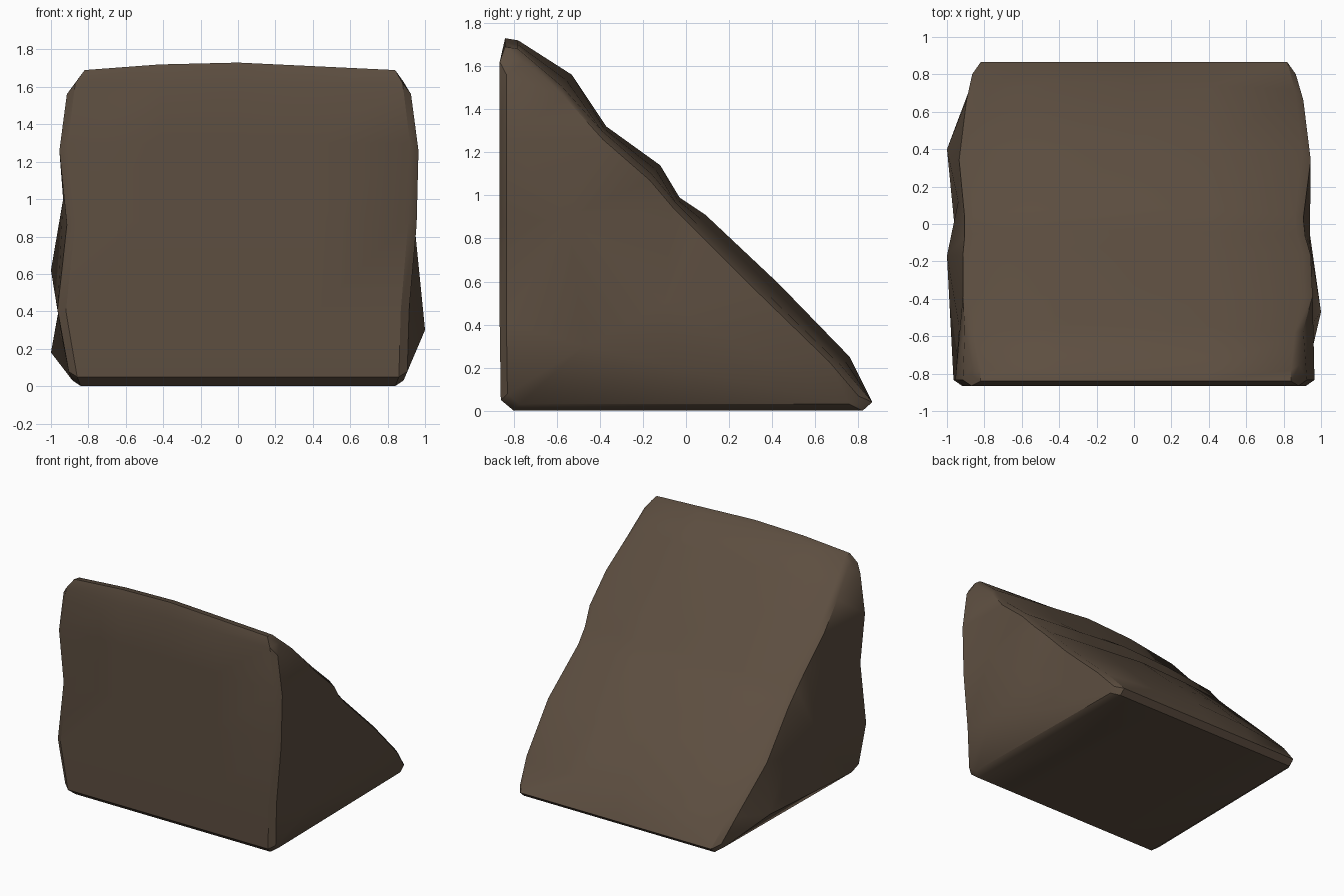
import bpy, bmesh
from mathutils import Vector
from mathutils.geometry import delaunay_2d_cdt

if "Cube" in bpy.data.objects:
    bpy.data.objects.remove(bpy.data.objects["Cube"])

# Wedge profile: y, z, left edge x, right edge x, bulge at the middle
PROFILE = [
    (-.80, .00, .84, .84, 0), (-.86, .05, .86, .86, 0), (-.865, .40, .92, .87, 0),
    (-.865, .88, .87, .91, 0), (-.865, 1.30, .91, .92, 0), (-.865, 1.62, .87, .88, 0),
    (-.84, 1.69, .82, .84, .04), (-.78, 1.68, .82, .84, .04),
    (-.58, 1.51, .86, .86, .05), (-.39, 1.30, .87, .91, .02),
    (-.16, 1.10, .87, .90, .04), (-.05, .97, .86, .87, .02),
    (.05, .87, .86, .86, .04), (.38, .54, .89, .90, .05), (.72, .21, .85, .86, .04),
    (.865, .04, .82, .82, 0), (.82, .00, .82, .82, 0),
]
# Bumps on the two end faces: y, z, distance from centre
LEFT_BUMPS = [(.40, .18, 1.0), (-.17, .62, 1.0), (-.5, .25, .94),
              (-.55, 1.0, .935), (.0, .3, .94), (.12, .5, .94)]
RIGHT_BUMPS = [(-.47, .30, 1.0), (-.1, .5, .94), (.35, .25, .93),
               (-.55, .9, .94), (-.05, .2, .94)]
CENTRE = Vector((-.3, .55))

bm = bmesh.new()


def mid_ring(x, amount):
    ring = []
    for y, z, l, r, b in PROFILE:
        dy = 0 if y < -.7 else b * amount
        ring.append(bm.verts.new((x, y + dy, z + b * amount)))
    return ring


def edge_ring(side, inset=0, out=0):
    ring = []
    for y, z, l, r, b in PROFILE:
        p = Vector((y, z)).lerp(CENTRE, inset)
        ring.append(bm.verts.new((side * ((l if side < 0 else r) + out), p.x, p.y)))
    return ring


def cap(ring, bumps, side):
    verts = ring + [bm.verts.new((side * d, y, z)) for y, z, d in bumps]
    pts = [Vector((v.co.y, v.co.z)) for v in verts]
    n = len(ring)
    res = delaunay_2d_cdt(pts, [(i, (i + 1) % n) for i in range(n)], [], 1, 1e-6)
    for tri in res[2]:
        bm.faces.new([verts[res[3][i][0]] for i in tri])


# Body lofted from left to right
rings = [edge_ring(-1, .055, .045), edge_ring(-1), mid_ring(-.42, .75), mid_ring(0, 1),
         mid_ring(.42, .5), edge_ring(1), edge_ring(1, .055, .045)]
n = len(PROFILE)
for a, b in zip(rings, rings[1:]):
    for i in range(n):
        j = (i + 1) % n
        bm.faces.new((a[i], a[j], b[j], b[i]))

# Rough end faces
cap(rings[0], LEFT_BUMPS, -1)
cap(rings[-1], RIGHT_BUMPS, 1)
bmesh.ops.recalc_face_normals(bm, faces=bm.faces)

mesh = bpy.data.meshes.new("rock_wedge")
bm.to_mesh(mesh)
bm.free()
rock = bpy.data.objects.new("rock_wedge", mesh)
bpy.context.collection.objects.link(rock)

# Brown stone
mat = bpy.data.materials.new("brown_stone")
mat.diffuse_color = (.11, .077, .052, 1)
mat.use_nodes = True
mat.node_tree.nodes["Principled BSDF"].inputs["Base Color"].default_value = mat.diffuse_color
mesh.materials.append(mat)

bpy.context.view_layer.objects.active = rock
rock.select_set(True)
bpy.ops.object.shade_smooth_by_angle(angle=.6)
